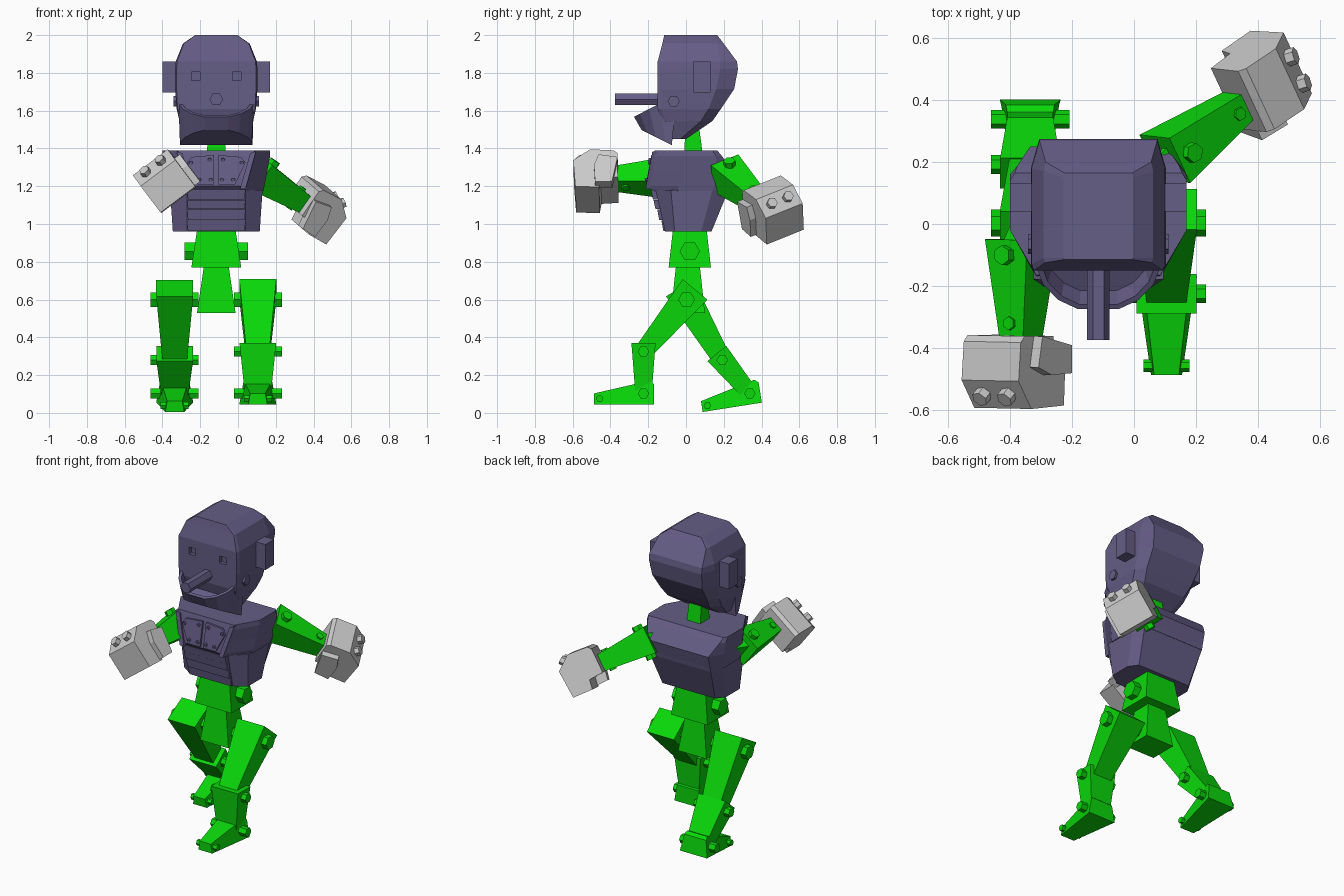
import bpy, bmesh, math
from mathutils import Vector, Matrix

if "Cube" in bpy.data.objects:
    bpy.data.objects.remove(bpy.data.objects["Cube"])

CX = -0.115  # centre line of head, torso and pelvis


def material(name, rgb):
    m = bpy.data.materials.new(name)
    m.diffuse_color = (*rgb, 1)
    m.use_nodes = True
    m.node_tree.nodes["Principled BSDF"].inputs["Base Color"].default_value = m.diffuse_color
    return m


PURPLE = material("purple", (0.13, 0.11, 0.24))
GREEN = material("green", (0.003, 0.69, 0.003))


def finish(name, bm, mat):
    bmesh.ops.recalc_face_normals(bm, faces=bm.faces)
    me = bpy.data.meshes.new(name)
    bm.to_mesh(me)
    bm.free()
    if mat:
        me.materials.append(mat)
    ob = bpy.data.objects.new(name, me)
    bpy.context.collection.objects.link(ob)
    return ob


def loft(name, rings, mat=None, frame=Matrix(), hollow=0):
    """Skin closed rings and cap both ends; hollow sinks the first cap."""
    bm = bmesh.new()
    vs = [[bm.verts.new(frame @ Vector(p)) for p in r] for r in rings]
    n = len(vs[0])
    for a, b in zip(vs, vs[1:]):
        for i in range(n):
            bm.faces.new((a[i], a[(i + 1) % n], b[(i + 1) % n], b[i]))
    cap = bm.faces.new(vs[0])
    bm.faces.new(vs[-1])
    if hollow:
        bmesh.ops.recalc_face_normals(bm, faces=bm.faces)
        # thin rim, then straight inner walls down to a floor
        bmesh.ops.inset_region(bm, faces=[cap], thickness=0.018)
        bmesh.ops.inset_region(bm, faces=[cap], thickness=0.012)
        for v in cap.verts:
            v.co += Vector((0, .4, -1)) * hollow
    return finish(name, bm, mat)


def rect(hx, hy, z, x=0, y=0):
    return [(x - hx, y - hy, z), (x + hx, y - hy, z), (x + hx, y + hy, z), (x - hx, y + hy, z)]


def box(name, x, y, z, mat=None, frame=Matrix()):
    r = lambda k: [(x[0], y[0], k), (x[1], y[0], k), (x[1], y[1], k), (x[0], y[1], k)]
    return loft(name, [r(z[0]), r(z[1])], mat, frame)


def bolt(name, centre, axis, half, rad, mat=None):
    """Six-sided pin through centre along axis."""
    q = Vector(axis).to_track_quat('Z', 'Y').to_matrix().to_4x4()
    f = Matrix.Translation(centre) @ q
    hexa = [(rad * math.cos(i * math.pi / 3), rad * math.sin(i * math.pi / 3)) for i in range(6)]
    return loft(name, [[(u, v, k) for u, v in hexa] for k in (-half, half)], mat, f)


def octa(z, yf, fh, w, a, b, yb, bh):
    half = [(fh, yf), (w, a), (w, b), (bh, yb)]
    return [(CX + x, y, z) for x, y in half] + [(CX - x, y, z) for x, y in reversed(half)]


def frame_of(origin, d, u):
    """Frame with local z along d and local y near u."""
    d = Vector(d).normalized()
    s = Vector(u).cross(d).normalized()
    u = d.cross(s)
    m = Matrix((s, u, d)).transposed().to_4x4()
    return Matrix.Translation(origin) @ m


# head
head = loft("head", [
    octa(2.0, -.115, .11, .112, -.11, .15, .165, .11),
    octa(1.955, -.125, .172, .177, -.11, .17, .20, .17),
    octa(1.86, -.15, .208, .215, -.13, .18, .27, .19),
    octa(1.82, -.15, .21, .218, -.13, .18, .275, .19),
    octa(1.715, -.15, .21, .218, -.13, .16, .255, .18),
    octa(1.61, -.15, .205, .21, -.13, .12, .185, .17),
    octa(1.545, -.13, .18, .195, -.11, .08, .14, .15),
    octa(1.45, -.10, .14, .16, -.08, -.03, .0, .12)], PURPLE)
for s in (-1, 1):
    # square eye socket, ear, jaw hinge
    ex = CX + s * .109
    cut = box("eye_cutter", (ex - .023, ex + .023), (-.25, -.125), (1.76, 1.806))
    cut.hide_render = True
    cut.display_type = 'WIRE'
    mod = head.modifiers.new("eye", 'BOOLEAN')
    mod.object, mod.operation, mod.solver = cut, 'DIFFERENCE', 'EXACT'
    xs = sorted((CX + s * .19, CX + s * .285))
    box("ear", xs, (.04, .13), (1.695, 1.86), PURPLE)
    bolt("jaw_hinge", (CX + s * .19, -.065, 1.65), (1, 0, 0), .037, .032, PURPLE)

# nose
bolt("nose", (CX, -.25, 1.66), (0, 1, 0), .125, .036, PURPLE)


# open jaw
def jaw_ring(half, zf):
    pts = half + [(-x, y) for x, y in reversed(half)]
    return [(CX + x, y, zf(y)) for x, y in pts]


loft("jaw", [
    jaw_ring([(.2, -.05), (.2, -.14), (.178, -.195), (.13, -.245), (.065, -.275)],
             lambda y: 1.565 + (y + .28) * .52),
    jaw_ring([(.192, -.075), (.188, -.11), (.165, -.16), (.12, -.205), (.06, -.235)],
             lambda y: 1.50 - (y + .24) * .5)], PURPLE, hollow=.085)

# neck
loft("neck", [rect(.05, .05, 1.36, CX, .04), rect(.04, .03, 1.58, CX, .03)], GREEN)

# torso
loft("chest", [
    octa(1.39, -.165, .20, .285, -.02, .14, .165, .27),
    octa(1.36, -.172, .20, .285, -.02, .16, .19, .26),
    octa(1.28, -.187, .175, .27, -.03, .16, .25, .22),
    octa(1.20, -.20, .15, .255, -.04, .15, .23, .22),
    octa(1.175, -.175, .15, .25, -.04, .14, .225, .22)], PURPLE)
loft("belly", [
    octa(1.18, -.16, .155, .245, -.08, .14, .225, .22),
    octa(.96, -.11, .155, .23, -.06, .08, .135, .19)], PURPLE)
for s in (-1, 1):
    # slanted chest door with corner rivets
    outline = [(.012, 1.21), (.10, 1.21), (.155, 1.325), (.13, 1.355), (.012, 1.365)]
    front = lambda z: -.165 - (1.39 - z) * .184
    loft("chest_door", [[(CX + s * x, front(z) + k, z) for x, z in outline] for k in (.02, -.014)], PURPLE)
    for x, z in ((.03, 1.235), (.09, 1.235), (.135, 1.325), (.035, 1.34)):
        bolt("door_rivet", (CX + s * x, front(z) - .012, z), (0, 1, .18), .012, .011, PURPLE)
    # chest frame side rail
    rail = [(.125, 1.185), (.155, 1.185), (.21, 1.385), (.18, 1.375)]
    loft("chest_rail", [[(CX + s * x, front(z) + k, z) for x, z in rail] for k in (.03, -.012)], PURPLE)
for z0, z1, y in ((1.13, 1.18, -.185), (1.08, 1.128, -.172), (1.02, 1.078, -.152), (.962, 1.018, -.13)):
    loft("belly_slat", [rect(.15, .05, z0, CX, y + .06), rect(.155, .05, z1, CX, y + .05)], PURPLE)

# waist and pelvis
loft("waist", [rect(.132, .112, .77, CX, .02), rect(.10, .088, .98, CX, .02)], GREEN)
bolt("waist_pin", (CX, .02, .855), (1, 0, 0), .168, .054, GREEN)
loft("pelvis", [rect(.102, .09, .53, CX, .01), rect(.065, .063, .78, CX, .01)], GREEN)


def limb(name, p, q, ext, a, b, up):
    """Tapered bar from p to q, a and b are (half side, half up) end sizes."""
    p, q = Vector(p), Vector(q)
    f = frame_of(p, q - p, up)
    ln = (q - p).length
    return loft(name, [rect(*a, -ext[0]), rect(*b, ln + ext[1])], GREEN, f)


def leg(x, knee, ankle, pitch):
    hip, knee, ankle = Vector((x, .003, .6)), Vector((x, *knee)), Vector((x, *ankle))
    limb("thigh", hip, knee, (.07, .04), (.098, .085), (.06, .045), (0, -1, 0))
    limb("shin", knee, ankle, (.045, .04), (.097, .064), (.065, .04), (0, -1, 0))
    # wedge foot tilted about the ankle
    f = Matrix.Translation(ankle) @ Matrix.Rotation(math.radians(pitch), 4, 'X')
    ring = lambda w, y, lo, hi: [(-w, y, lo), (w, y, lo), (w * .8, y, hi), (-w * .8, y, hi)]
    loft("foot", [ring(.098, .055, -.058, .05), ring(.093, .035, -.058, .068),
                  ring(.05, -.262, -.058, 0)], GREEN, f)
    bolt("hip_pin", hip, (1, 0, 0), .127, .044, GREEN)
    bolt("knee_pin", knee, (1, 0, 0), .127, .03, GREEN)
    bolt("ankle_pin", ankle, (1, 0, 0), .127, .03, GREEN)
    bolt("toe_pin", f @ Vector((0, -.232, -.028)), (1, 0, 0), .074, .02, GREEN)


leg(.105, (-.225, .325), (-.225, .103), 0)
leg(-.335, (.192, .28), (.338, .103), 9)


def arm(shoulder, start, wrist, up, thumb):
    start, wrist = Vector(start), Vector(wrist)
    d = (wrist - start).normalized()
    f = frame_of(wrist, d, up)
    ln = (wrist - start).length
    limb("upper_arm", shoulder, start + d * .06, (0, 0), (.05, .05), (.055, .055), up)
    limb("forearm", start, wrist, (0, .03), (.085, .085), (.045, .05), up)
    bolt("elbow_pin", f @ Vector((0, 0, .05 - ln)), f.col[1].xyz, .108, .032, GREEN)
    bolt("wrist_pin", f @ Vector((0, 0, -.04)), f.col[1].xyz, .068, .022, GREEN)
    # fist: side profile of palm and curled fingers
    f = f @ Matrix.Translation((-thumb * .025, .02, 0))
    prof = [(0, .08), (.02, .10), (.145, .11), (.235, .04), (.225, -.135), (.10, -.14), (.09, -.08), (0, -.075)]
    loft("fist", [[(s, u, k) for k, u in prof] for s in (-.115, .115)], None, f)
    # thumb on the inner side
    loft("thumb", [[(thumb * s, u, k) for k, u in
                    ((0, .03), (.10, .05), (.125, -.02), (.12, -.13), (.03, -.13))]
                   for s in (.09, .15)], None, f)
    # knuckle bolts
    n = Vector((0, .075, .06)).normalized()
    for s in (-.05, .05):
        bolt("knuckle_bolt", f @ (Vector((s, .076, .188)) + n * .01), f.to_3x3() @ n, .02, .028)


# local side axis is up x forward
arm((-.30, .05, 1.26), (-.362, -.05, 1.245), (-.365, -.36, 1.24), (-.6, 0, .8), 1)
arm((.02, .10, 1.27), (.10, .21, 1.27), (.335, .38, 1.12), (.21, -.28, .94), -1)
